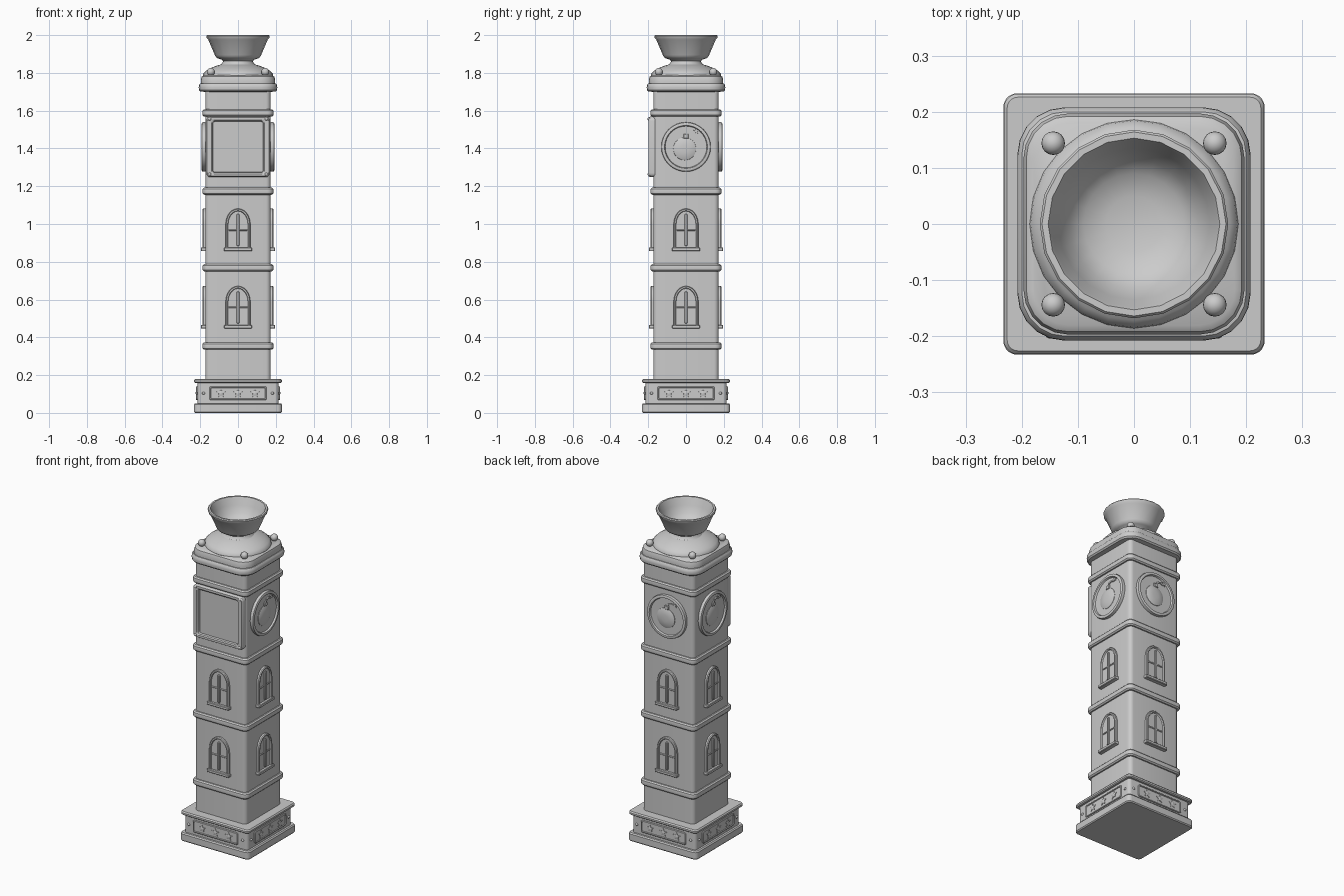
import bpy, bmesh, math
from mathutils import Matrix, Vector

if "Cube" in bpy.data.objects:
    bpy.data.objects.remove(bpy.data.objects["Cube"])


def finish(name, bm, side=0, angle=35):
    """Turn a bmesh into a smooth-by-angle object, rotated to one tower side."""
    bmesh.ops.recalc_face_normals(bm, faces=bm.faces)
    bm.transform(Matrix.Rotation(side * math.pi / 2, 4, 'Z'))
    me = bpy.data.meshes.new(name)
    bm.to_mesh(me)
    bm.free()
    ob = bpy.data.objects.new(name, me)
    bpy.context.collection.objects.link(ob)
    bpy.ops.object.select_all(action='DESELECT')
    ob.select_set(True)
    bpy.context.view_layer.objects.active = ob
    bpy.ops.object.shade_smooth_by_angle(angle=math.radians(angle))
    return ob


def loft(name, rings, side=0):
    """Skin a list of equal-length closed rings and cap both ends."""
    bm = bmesh.new()
    vs = [[bm.verts.new(p) for p in ring] for ring in rings]
    n = len(vs[0])
    for a, b in zip(vs, vs[1:]):
        for i in range(n):
            j = (i + 1) % n
            bm.faces.new((a[i], a[j], b[j], b[i]))
    bm.faces.new(vs[0])
    bm.faces.new(vs[-1])
    return finish(name, bm, side)


def rrect(w, h, r, seg=5):
    pts = []
    for k, (sx, sy) in enumerate([(1, 1), (-1, 1), (-1, -1), (1, -1)]):
        for i in range(seg + 1):
            a = math.pi / 2 * (k + i / seg)
            pts.append((sx * (w - r) + r * math.cos(a), sy * (h - r) + r * math.sin(a)))
    return pts


def circle(r, n=32):
    return [(r * math.cos(2 * math.pi * i / n), r * math.sin(2 * math.pi * i / n)) for i in range(n)]


def arch(w, h, inset=0, n=12):
    """Pointed-round arch, base at 0."""
    w, top, spring = w - inset, h - inset, h * 0.62
    pts = [(-w, inset), (w, inset)]
    return pts + [(w * math.cos(math.pi * i / n), spring + (top - spring) * math.sin(math.pi * i / n))
                  for i in range(n + 1)]


def star(r):
    return [((r if i % 2 == 0 else r * .45) * math.sin(i * math.pi / 5),
             (r if i % 2 == 0 else r * .45) * math.cos(i * math.pi / 5)) for i in range(10)]


def stack(name, profile, r):
    """Rounded-square tier from (half width, z) pairs."""
    top = max(h for h, z in profile)
    return loft(name, [[(x, y, z) for x, y in rrect(h, h, max(r - (top - h), .004))] for h, z in profile])


def relief(name, steps, cx, cz, side):
    """Wall relief from (outline, distance from tower axis) steps."""
    return loft(name, [[(cx + x, -d, cz + z) for x, z in o] for o, d in steps], side)


def bar(name, w, h, d0, d1, cx, cz, side, r=.004):
    relief(name, [(rrect(w, h, r, 2), d0), (rrect(w, h, r, 2), d1 - .003),
                  (rrect(w - .003, h - .003, r * .5, 2), d1)], cx, cz, side)


def ball(name, loc, r, side=0):
    bm = bmesh.new()
    bmesh.ops.create_uvsphere(bm, u_segments=16, v_segments=10, radius=r,
                              matrix=Matrix.Translation(loc))
    finish(name, bm, side, 60)


def revolve(name, profile, n=24):
    loft(name, [[(x, y, z) for x, y in circle(r, n)] for r, z in profile])


# Plinth
stack("plinth_foot", [(.228, 0), (.233, .006), (.233, .044), (.227, .051)], .025)
stack("plinth_block", [(.215, .045), (.215, .165)], .02)
stack("plinth_cap", [(.226, .158), (.232, .163), (.232, .173), (.226, .18)], .025)

# Shaft with half-round bands
stack("shaft", [(.173, .17), (.173, 1.72)], .025)
for i, z in enumerate((.354, .768, 1.174, 1.588)):
    stack(f"band_{i}", [(.165, z - .02), (.18, z - .019), (.187, z - .012), (.189, z),
                        (.187, z + .012), (.18, z + .019), (.165, z + .02)], .035)

# Cornice
stack("cornice_lower", [(.17, 1.699), (.2, 1.702), (.207, 1.71), (.208, 1.722),
                        (.207, 1.735), (.2, 1.744), (.19, 1.746)], .085)
stack("cornice_upper", [(.19, 1.74), (.197, 1.745), (.197, 1.765), (.192, 1.78), (.18, 1.788)], .08)

# Dome and flared bowl
revolve("dome", [(.18, 1.775), (.186, 1.787), (.184, 1.797), (.172, 1.81), (.15, 1.823),
                 (.12, 1.836), (.09, 1.845), (.07, 1.848)])
revolve("bowl", [(.07, 1.84), (.09, 1.845), (.082, 1.853), (.079, 1.862), (.086, 1.87), (.105, 1.876),
                 (.117, 1.884), (.123, 1.895), (.157, 1.975), (.166, 1.985), (.168, 1.995),
                 (.164, 2.0), (.153, 2.0), (.148, 1.99), (.135, 1.955), (.115, 1.915),
                 (.09, 1.892), (.05, 1.88), (.01, 1.877)], 20)
for sx in (-1, 1):
    for sy in (-1, 1):
        ball("roof_ball", (sx * .144, sy * .144, 1.805), .021)

# Details repeated on all four sides
for s in range(4):
    # Plinth panel with stars and studs
    relief("plinth_panel", [(rrect(.152, .037, .012), .21), (rrect(.152, .037, .012), .219),
                            (rrect(.149, .034, .01), .222), (rrect(.145, .03, .008), .222),
                            (rrect(.143, .028, .008), .218)], 0, .104, s)
    for x in (-.09, 0, .09):
        relief("plinth_star", [(star(.026), .215), (star(.025), .221), (star(.004), .224)], x, .104, s)
    for x in (-.182, .182):
        ball("plinth_stud", (x, -.215, .104), .008, s)
    # Arched windows
    for z, zc in ((.45, .56), (.86, .968)):
        relief("window_frame", [(arch(.066, .222), .165), (arch(.066, .222), .183),
                                (arch(.066, .222, .004), .188), (arch(.066, .222, .011), .188),
                                (arch(.066, .222, .014), .181)], 0, z, s)
        bar("window_mullion", .007, .085, .175, .189, 0, z + .108, s)
        bar("window_crossbar", .05, .004, .175, .186, 0, zc, s, .002)
        bar("window_sill", .074, .009, .165, .197, 0, z + .006, s)

# Square framed panel on the front
zc = 1.408
relief("front_frame", [(rrect(.168, .16, .022), .165), (rrect(.168, .16, .022), .19),
                       (rrect(.163, .155, .02), .198), (rrect(.14, .142, .012), .198),
                       (rrect(.134, .136, .01), .193), (rrect(.132, .134, .01), .18)], 0, zc, 0)
for x in (-.15, .15):
    for z in (-.145, .148):
        ball("frame_rivet", (x, -.195, zc + z), .009)

# Round medallions with a round fused ball relief on the other sides
for s in (1, 2, 3):
    relief("medallion", [(circle(.128), .165), (circle(.131), .18), (circle(.129), .19),
                         (circle(.123), .193), (circle(.114), .192), (circle(.11), .182)], 0, zc, s)
    relief("medallion_ball", [(circle(.062), .178), (circle(.06), .184), (circle(.045), .19),
                              (circle(.02), .193)], -.007, 1.398, s)
    bar("medallion_collar", .014, .012, .178, .19, 0, 1.464, s)
    path = [(0, 1.47), (.012, 1.487), (.03, 1.492), (.048, 1.485)]
    for (x0, z0), (x1, z1) in zip(path, path[1:]):
        d = Vector((x1 - x0, z1 - z0)).normalized() * .004
        quad = [(x0 - d.y, z0 + d.x), (x1 - d.y, z1 + d.x), (x1 + d.y, z1 - d.x), (x0 + d.y, z0 - d.x)]
        relief("medallion_fuse", [(quad, .178), (quad, .188)], 0, 0, s)
    relief("medallion_spark", [(star(.017), .178), (star(.015), .188)], .055, 1.492, s)
